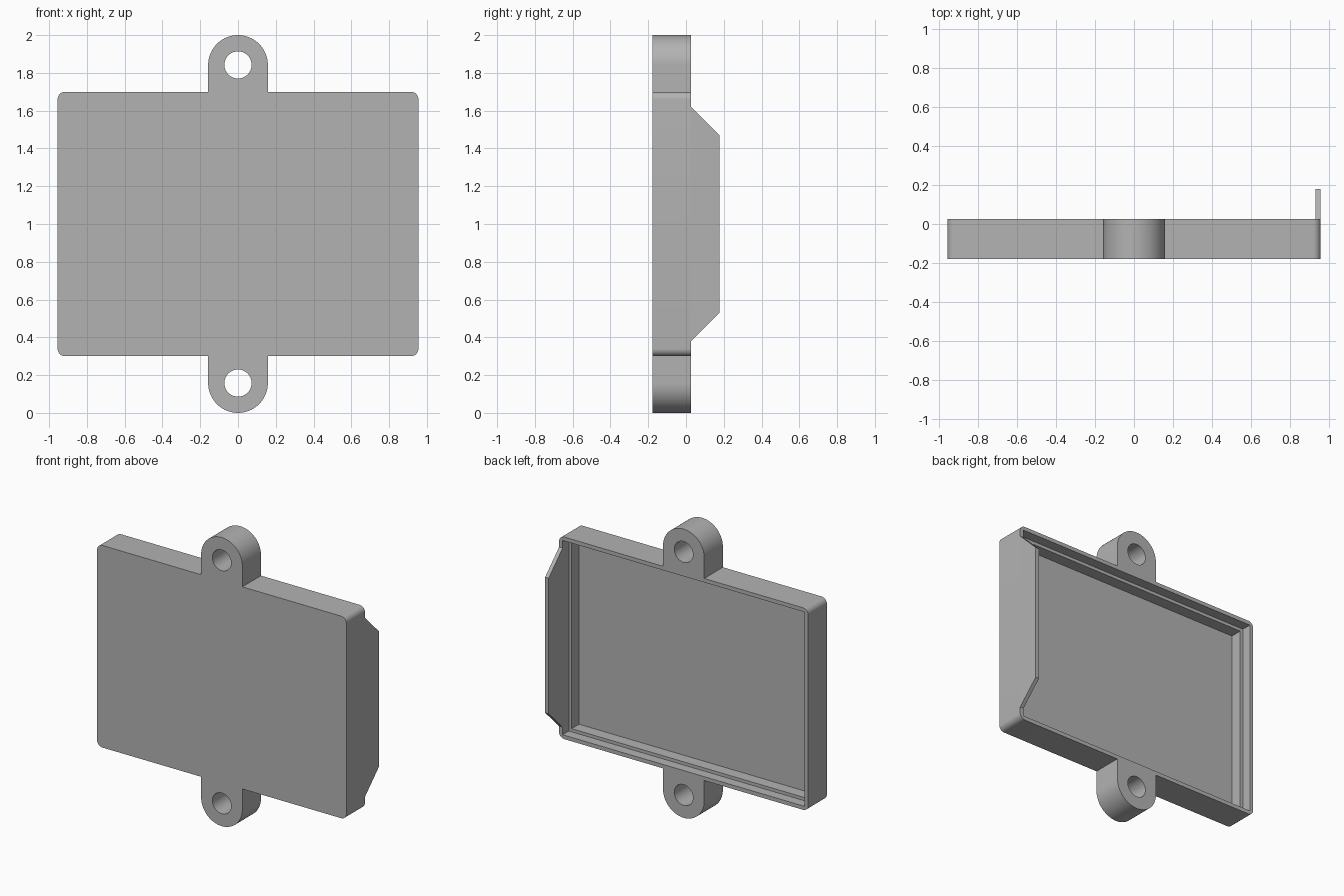
import bpy
import bmesh
from math import cos, sin, pi, radians

cube = bpy.data.objects.get("Cube")
if cube:
    bpy.data.objects.remove(cube, do_unlink=True)

# Overall sizes
HALF_W, Z_LOW, Z_HIGH = 0.955, 0.30, 1.70
FRONT, RIM, FLAP_BACK = -0.178, 0.026, 0.178
WALL, LEDGE, LIP_DEPTH, FLOOR = 0.027, 0.022, 0.068, 0.055
TAB_R, HOLE_R, CORNER_R = 0.158, 0.072, 0.04

grey = bpy.data.materials.new("plain grey")
grey.use_nodes = True
colour = (0.45, 0.45, 0.45, 1)
grey.diffuse_color = colour
grey.node_tree.nodes["Principled BSDF"].inputs["Base Color"].default_value = colour


def arc(cx, cz, r, start, end, steps):
    angles = [radians(start + (end - start) * i / steps) for i in range(steps + 1)]
    return [(cx + r * cos(a), cz + r * sin(a)) for a in angles]


def prism(name, points, axis, low, high):
    """Extrude a closed 2D outline along the x or y axis."""
    bm = bmesh.new()
    place = (lambda p, d: (d, p[0], p[1])) if axis == "x" else (lambda p, d: (p[0], d, p[1]))
    face = bm.faces.new([bm.verts.new(place(p, low)) for p in points])
    moved = bmesh.ops.extrude_face_region(bm, geom=[face])["geom"]
    offset = (high - low, 0, 0) if axis == "x" else (0, high - low, 0)
    bmesh.ops.translate(bm, vec=offset, verts=[v for v in moved if isinstance(v, bmesh.types.BMVert)])
    bmesh.ops.recalc_face_normals(bm, faces=bm.faces)
    mesh = bpy.data.meshes.new(name)
    bm.to_mesh(mesh)
    bm.free()
    mesh.materials.append(grey)
    obj = bpy.data.objects.new(name, mesh)
    bpy.context.collection.objects.link(obj)
    return obj


def activate(obj):
    bpy.ops.object.select_all(action="DESELECT")
    obj.select_set(True)
    bpy.context.view_layer.objects.active = obj


def cut(target, cutter):
    mod = target.modifiers.new("cut", "BOOLEAN")
    mod.operation, mod.solver, mod.object = "DIFFERENCE", "EXACT", cutter
    activate(target)
    bpy.ops.object.modifier_apply(modifier=mod.name)
    bpy.data.objects.remove(cutter, do_unlink=True)


def inset_box(name, inset, low, high):
    x, z0, z1 = HALF_W - inset, Z_LOW + inset, Z_HIGH - inset
    return prism(name, [(-x, z0), (x, z0), (x, z1), (-x, z1)], "y", low, high)


# Tray outline: upper half with rounded corners and the mounting tab, turned for the lower half
half = (arc(HALF_W - CORNER_R, Z_HIGH - CORNER_R, CORNER_R, 0, 90, 8)
        + [(TAB_R, Z_HIGH)]
        + arc(0, 2 - TAB_R, TAB_R, 0, 180, 40)
        + [(-TAB_R, Z_HIGH)]
        + arc(CORNER_R - HALF_W, Z_HIGH - CORNER_R, CORNER_R, 90, 180, 8))
tray = prism("tray", half + [(-x, 2 - z) for x, z in half], "y", FRONT, RIM)

# Stepped recess open at the back
cut(tray, inset_box("lip_cutter", WALL, RIM - LIP_DEPTH, RIM + 0.1))
cut(tray, inset_box("recess_cutter", WALL + LEDGE, FRONT + FLOOR, RIM + 0.1))

# Holes through both tabs
for z in (TAB_R, 2 - TAB_R):
    circle = arc(0, z, HOLE_R, 0, 360, 40)[:-1]
    cut(tray, prism("hole_cutter", circle, "y", FRONT - 0.1, RIM + 0.1))

# Tapered flap standing on the left rim
flap = prism("side_flap", [(RIM, 0.38), (FLAP_BACK, 0.53), (FLAP_BACK, 1.47), (RIM, 1.62)],
             "x", HALF_W - WALL, HALF_W)

activate(tray)
bpy.ops.object.shade_smooth_by_angle(angle=radians(30))
